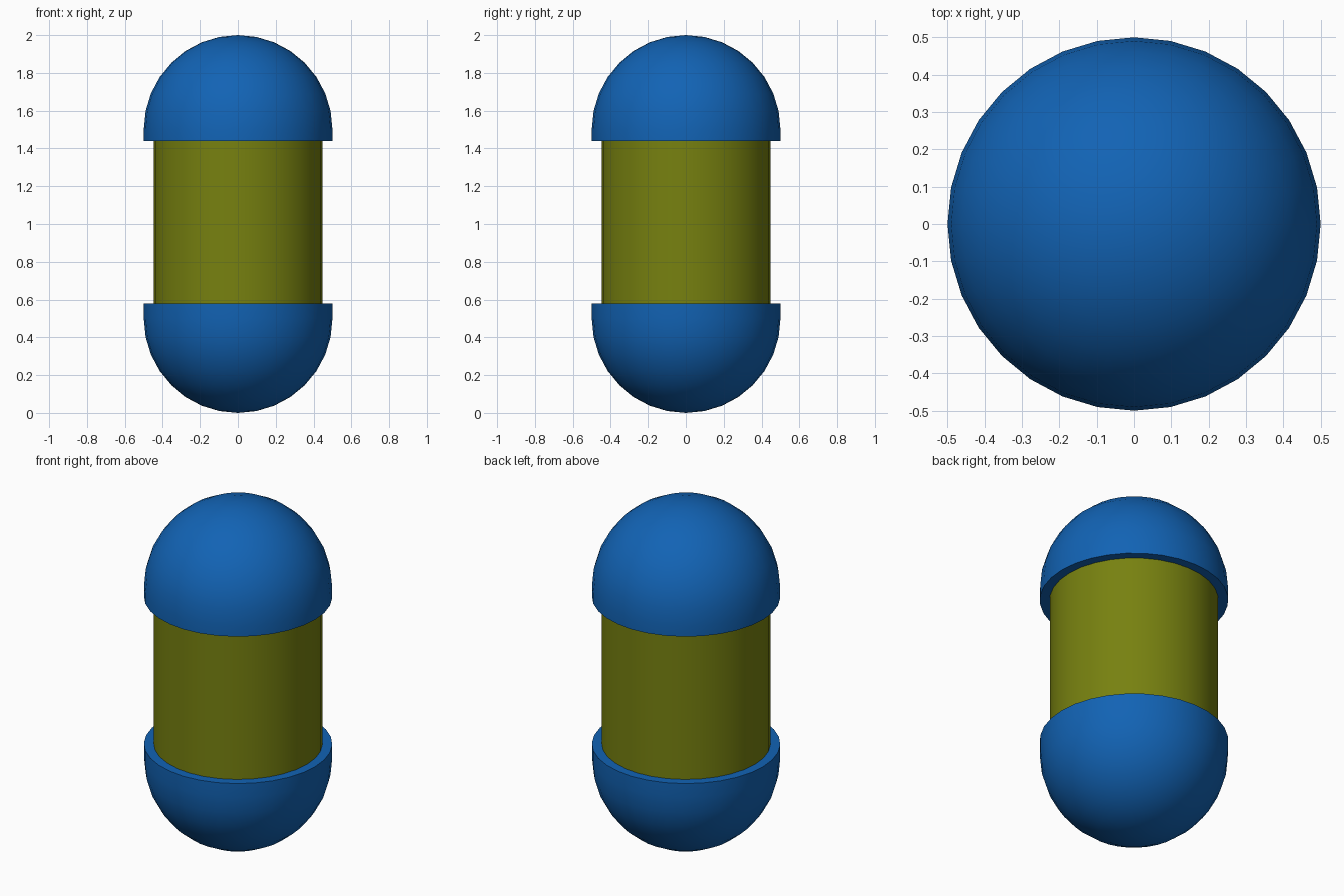
import bpy, bmesh, math

if "Cube" in bpy.data.objects:
    bpy.data.objects.remove(bpy.data.objects["Cube"])

SEGMENTS = 32


def material(name, color):
    mat = bpy.data.materials.new(name)
    mat.diffuse_color = color
    mat.use_nodes = True
    mat.node_tree.nodes["Principled BSDF"].inputs["Base Color"].default_value = mat.diffuse_color
    return mat


def revolve(name, profile, mat):
    """Spin an (r, z) profile around the z axis and smooth it."""
    bm = bmesh.new()
    verts = [bm.verts.new((r, 0, z)) for r, z in profile]
    edges = [bm.edges.new(pair) for pair in zip(verts, verts[1:])]
    bmesh.ops.spin(bm, geom=verts + edges, cent=(0, 0, 0), axis=(0, 0, 1),
                   angle=math.tau, steps=SEGMENTS, use_duplicate=False)
    bmesh.ops.remove_doubles(bm, verts=bm.verts, dist=1e-4)
    bmesh.ops.recalc_face_normals(bm, faces=bm.faces)
    mesh = bpy.data.meshes.new(name)
    bm.to_mesh(mesh)
    bm.free()
    mesh.materials.append(mat)
    obj = bpy.data.objects.new(name, mesh)
    bpy.context.collection.objects.link(obj)
    bpy.ops.object.select_all(action='DESELECT')
    obj.select_set(True)
    bpy.context.view_layer.objects.active = obj
    bpy.ops.object.shade_smooth_by_angle(angle=math.radians(35))
    return obj


def cap_profile(center, rim, side):
    """Hemisphere, short straight skirt, then a flat rim closed to the axis."""
    arc = [(0.5 * math.sin(i * math.pi / 16),
            center + side * 0.5 * math.cos(i * math.pi / 16)) for i in range(9)]
    return arc + [(0.5, rim), (0.448, rim), (0, rim)]


blue = material("blue", (0.006, 0.125, 0.46, 1))
olive = material("olive", (0.185, 0.22, 0.005, 1))

# Domed end caps
revolve("bottom_cap", cap_profile(0.5, 0.58, -1), blue)
revolve("top_cap", cap_profile(1.5, 1.44, 1), blue)

# Cylindrical body, tucked slightly into both caps
revolve("body", [(0, 0.55), (0.448, 0.55), (0.448, 1.47), (0, 1.47)], olive)
